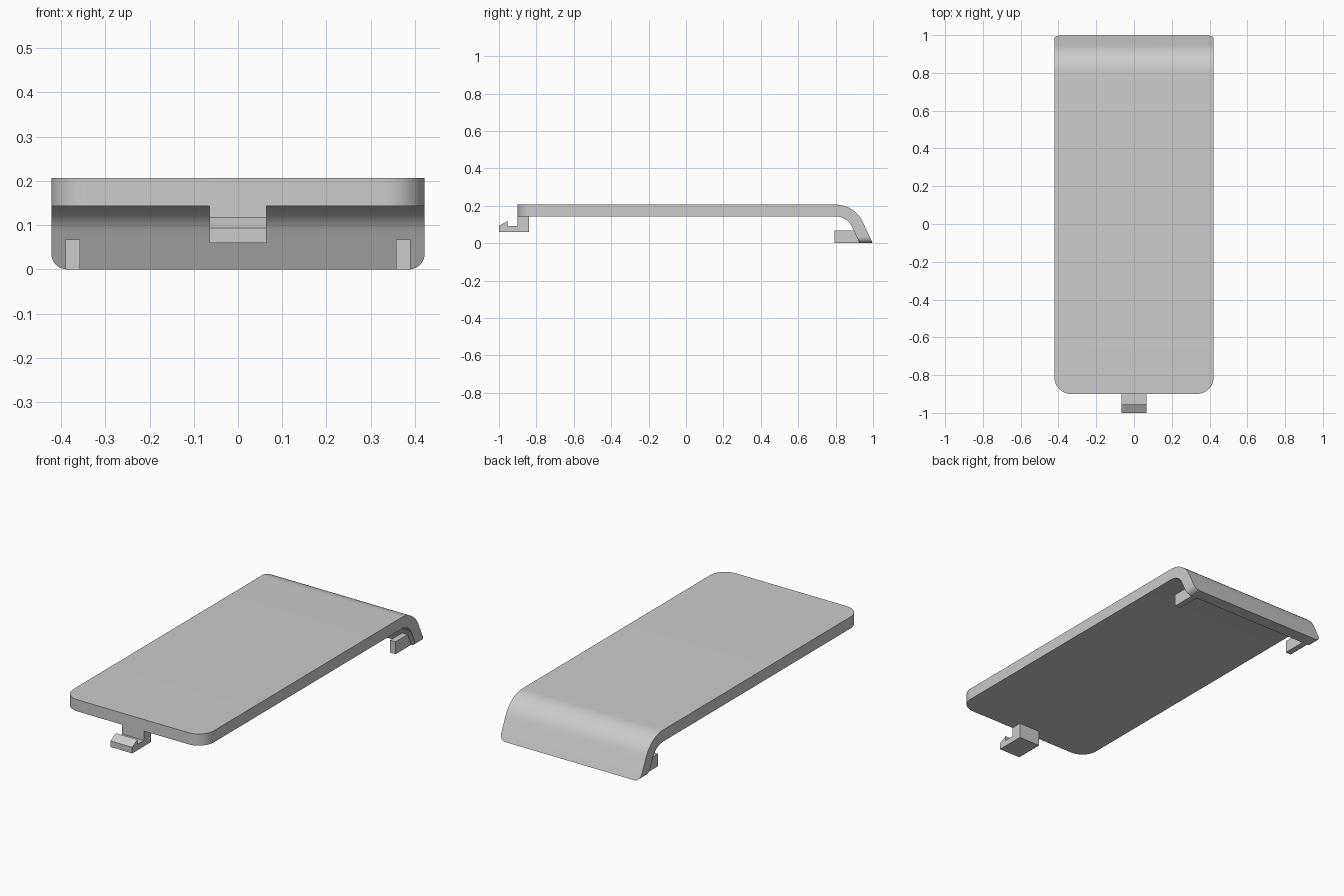
import bpy, bmesh, math
from mathutils import Vector

cube = bpy.data.objects.get("Cube")
if cube:
    bpy.data.objects.remove(cube, do_unlink=True)

# Single plastic colour
plastic = bpy.data.materials.new("grey_plastic")
plastic.use_nodes = True
grey = (0.6, 0.6, 0.6, 1)
plastic.diffuse_color = grey
plastic.node_tree.nodes["Principled BSDF"].inputs["Base Color"].default_value = grey


def extrude_profile(name, profile, x0, x1, rounds=()):
    """Extrude a (y, z) profile along x; rounds = (edge test, radius) pairs."""
    bm = bmesh.new()
    face = bm.faces.new([bm.verts.new((x0, y, z)) for y, z in profile])
    ext = bmesh.ops.extrude_face_region(bm, geom=[face])
    moved = [v for v in ext["geom"] if isinstance(v, bmesh.types.BMVert)]
    bmesh.ops.translate(bm, verts=moved, vec=Vector((x1 - x0, 0, 0)))
    for test, radius in rounds:
        edges = [e for e in bm.edges
                 if abs(e.verts[0].co.x - e.verts[1].co.x) < 1e-5
                 and all(test(v.co) for v in e.verts)]
        bmesh.ops.bevel(bm, geom=edges, offset=radius, segments=10,
                        profile=0.5, affect='EDGES')
    bmesh.ops.recalc_face_normals(bm, faces=bm.faces[:])
    mesh = bpy.data.meshes.new(name)
    bm.to_mesh(mesh)
    bm.free()
    obj = bpy.data.objects.new(name, mesh)
    bpy.context.collection.objects.link(obj)
    mesh.materials.append(plastic)
    bpy.ops.object.select_all(action='DESELECT')
    obj.select_set(True)
    bpy.context.view_layer.objects.active = obj
    bpy.ops.object.shade_smooth_by_angle(angle=math.radians(30))
    return obj


# Cover plate: flat sheet whose rear curls down into a sloping lip
HALF, FRONT, TOP, THICK = 0.422, -0.9, 0.206, 0.063
BEND_Y, R_OUT, BEND = 0.8, 0.16, math.radians(65)
STEPS = 14


def bent_edge(radius):
    """Arc of the bend, followed by the straight slope down to the ground."""
    pts = []
    for i in range(STEPS + 1):
        a = BEND * i / STEPS
        pts.append((BEND_Y + radius * math.sin(a),
                    TOP - R_OUT + radius * math.cos(a)))
    y, z = pts[-1]
    pts.append((y + z / math.tan(BEND), 0))
    return pts


cover = [(FRONT, TOP)] + bent_edge(R_OUT)
cover += bent_edge(R_OUT - THICK)[::-1] + [(FRONT, TOP - THICK)]
extrude_profile("cover_plate", cover, -HALF, HALF, [
    (lambda co: co.y < FRONT + 0.001, 0.09),
    (lambda co: co.z < 0.001, 0.035),
])

# Front latch: post, arm and wedge-shaped catch
latch = [(-1, 0.06), (-0.84, 0.06), (-0.84, 0.145), (-0.9, 0.145),
         (-0.9, 0.092), (-0.955, 0.092), (-0.955, 0.118), (-1, 0.093)]
extrude_profile("front_latch", latch, -0.065, 0.065)

# Rear locating tabs, seated against the slope of the lip
tab = [(0.795, 0), (0.93, 0), (0.91, 0.067), (0.795, 0.067)]
for side, sign in (("left", 1), ("right", -1)):
    extrude_profile(side + "_rear_tab", tab, *sorted((sign * 0.357, sign * 0.39)))
